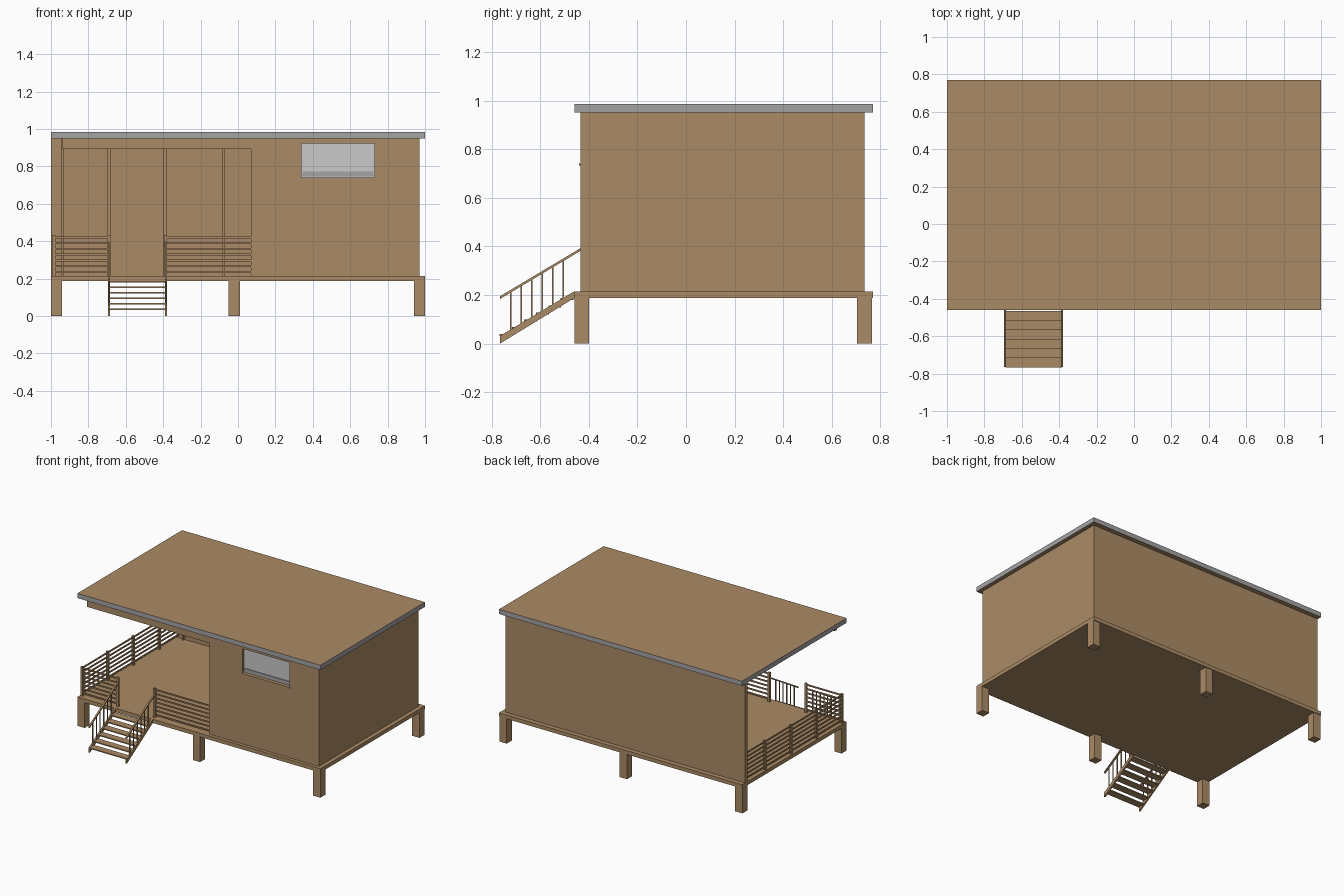
import bpy, bmesh, math

if "Cube" in bpy.data.objects:
    bpy.data.objects.remove(bpy.data.objects["Cube"])


def material(name, rgb):
    m = bpy.data.materials.new(name)
    m.diffuse_color = (*rgb, 1)
    m.use_nodes = True
    m.node_tree.nodes["Principled BSDF"].inputs["Base Color"].default_value = m.diffuse_color
    return m


wood = material("wood", (0.41, 0.26, 0.132))
grey = material("grey trim", (0.37, 0.37, 0.37))
glass = material("light glass", (0.59, 0.59, 0.59))


def finish(bm, name, mat):
    bmesh.ops.recalc_face_normals(bm, faces=bm.faces)
    me = bpy.data.meshes.new(name)
    bm.to_mesh(me)
    bm.free()
    ob = bpy.data.objects.new(name, me)
    bpy.context.collection.objects.link(ob)
    me.materials.append(mat)
    return ob


def boxes(name, specs, mat=wood):
    """One object from boxes given as (x0, x1, y0, y1, z0, z1)."""
    bm = bmesh.new()
    for x0, x1, y0, y1, z0, z1 in specs:
        vs = bmesh.ops.create_cube(bm, size=1)["verts"]
        for v in vs:
            v.co = (x1 if v.co.x > 0 else x0,
                    y1 if v.co.y > 0 else y0,
                    z1 if v.co.z > 0 else z0)
    return finish(bm, name, mat)


def side_profile(name, x0, x1, pts, mat=wood):
    """Extrude a (y, z) profile along x."""
    bm = bmesh.new()
    f = bm.faces.new([bm.verts.new((x0, y, z)) for y, z in pts])
    ext = bmesh.ops.extrude_face_region(bm, geom=[f])["geom"]
    for v in ext:
        if isinstance(v, bmesh.types.BMVert):
            v.co.x = x1
    return finish(bm, name, mat)


# Deck and foundation posts
DECK = 0.215
boxes("deck", [(-1, 1, -0.46, 0.77, 0.187, DECK)])
boxes("foundation_posts", [(x, x + 0.06, y, y + 0.06, 0, 0.187)
                           for x in (-1, -0.05, 0.94) for y in (-0.46, 0.705)])

# Flat roof: wooden faces with grey edges
roof = boxes("roof", [(-1, 1, -0.46, 0.77, 0.95, 0.985)])
roof.data.materials.append(grey)
for p in roof.data.polygons:
    p.material_index = 1 if abs(p.normal.z) < 0.5 else 0

# Walls
TOP = 0.95
boxes("back_wall", [(-1, 0.97, 0.705, 0.735, DECK, TOP)])
boxes("right_wall", [(0.94, 0.97, -0.435, 0.705, DECK, TOP)])
boxes("inner_wall", [(0.07, 0.10, -0.405, 0.705, DECK, TOP)])
front = boxes("front_wall", [(0.07, 0.94, -0.435, -0.405, DECK, TOP)])
cutter = boxes("window_cutter", [(0.34, 0.73, -0.5, -0.35, 0.738, 0.923)])
cutter.hide_render = True
cutter.hide_viewport = True
cut = front.modifiers.new("window_hole", "BOOLEAN")
cut.operation = "DIFFERENCE"
cut.solver = "EXACT"
cut.object = cutter

# Window
boxes("window_glass", [(0.34, 0.73, -0.415, -0.410, 0.738, 0.923)], glass)
boxes("window_lower_strip", [(0.345, 0.725, -0.420, -0.414, 0.745, 0.772)], grey)
boxes("window_sill", [(0.333, 0.735, -0.441, -0.405, 0.732, 0.741)])

# Porch beam under the roof front, and battens on the porch back wall
boxes("porch_beam", [(-0.94, 0.07, -0.435, -0.405, 0.892, TOP)])
boxes("wall_battens", [(x - 0.007, x + 0.007, 0.69, 0.705, DECK, TOP)
                       for x in (-0.937, -0.69, -0.39, -0.077)])

# Porch railing: posts and seven slats per run
RX, RY = -0.985, -0.425
post = 0.008
spots = [(RX, RY), (-0.69, RY), (-0.388, RY)]
spots += [(RX, y) for y in (-0.125, 0.175, 0.48)]
boxes("railing_posts", [(x - post, x + post, y - post, y + post, DECK, 0.432)
                        for x, y in spots])
slats = []
for i in range(7):
    z = 0.236 + i * 0.0308
    z0, z1 = z - 0.005, z + 0.005
    slats.append((RX, -0.69, RY - 0.004, RY + 0.004, z0, z1))
    slats.append((-0.388, 0.07, RY - 0.004, RY + 0.004, z0, z1))
    slats.append((RX - 0.004, RX + 0.004, RY, 0.705, z0, z1))
boxes("railing_slats", slats)

# Stairs: stringers, handrails, balusters and treads
slope = 0.185 / 0.305
for side, x in (("left", -0.69), ("right", -0.385)):
    side_profile(side + "_stringer", x - 0.006, x + 0.006,
                 [(-0.765, 0.0), (-0.46, 0.187), (-0.46, DECK), (-0.765, 0.032)])
    side_profile(side + "_handrail", x - 0.006, x + 0.006,
                 [(-0.765, 0.184), (-0.43, 0.384), (-0.43, 0.395), (-0.765, 0.195)])
    bal = []
    for i in range(6):
        y = -0.722 + i * 0.0435
        base = 0.025 + (y + 0.765) * slope
        bal.append((x - 0.003, x + 0.003, y - 0.003, y + 0.003, base, base + 0.163))
    boxes(side + "_balusters", bal)
boxes("stair_treads", [(-0.688, -0.386, -0.767 + i * 0.05, -0.714 + i * 0.05,
                        0.031 + i * 0.0295, 0.039 + i * 0.0295)
                       for i in range(6)])
